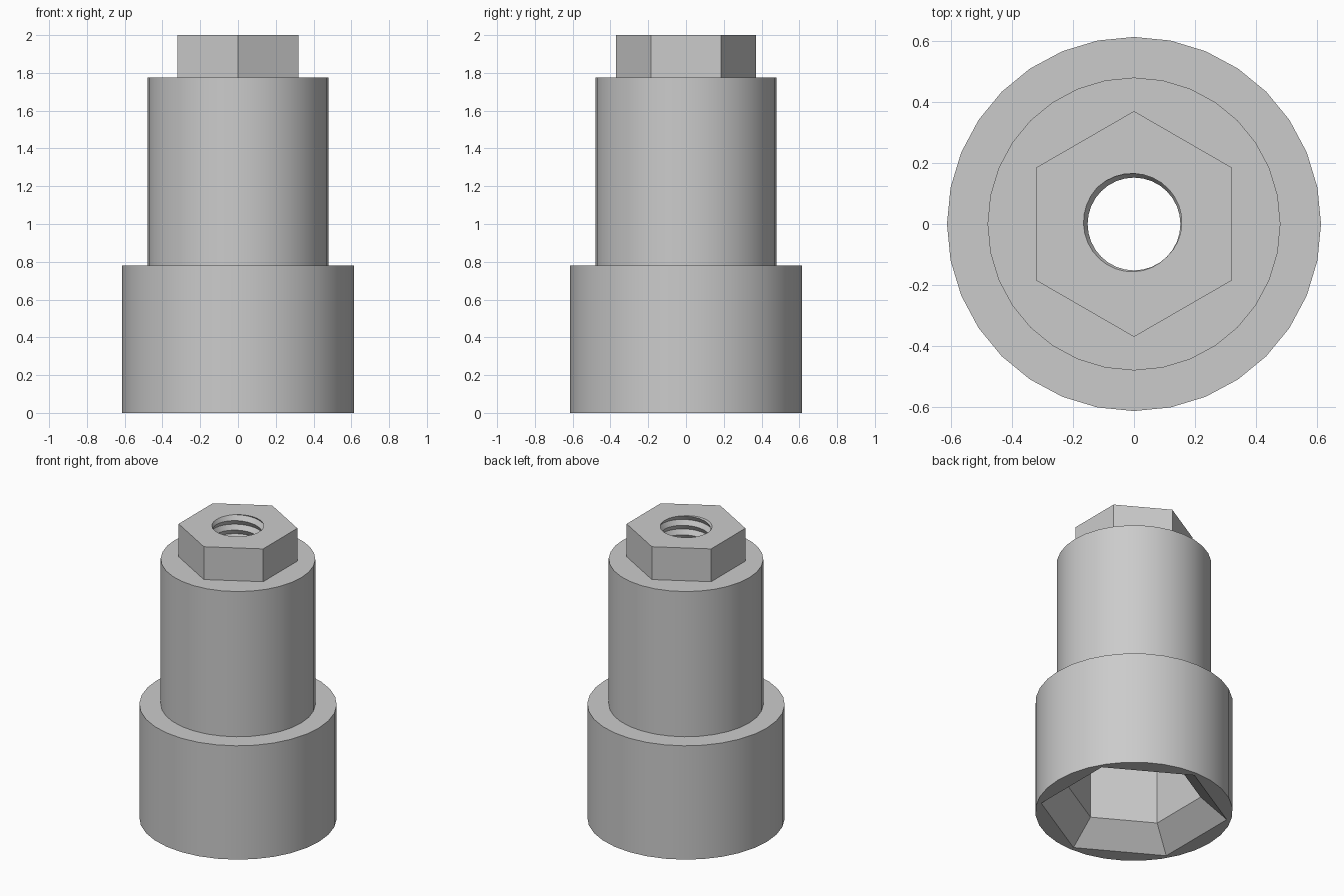
import bpy
import bmesh
import math

cube = bpy.data.objects.get("Cube")
if cube:
    bpy.data.objects.remove(cube, do_unlink=True)

# Main sizes
SIDES = 32
COLLAR_R, COLLAR_TOP = 0.613, 0.78
SHAFT_R, SHAFT_TOP = 0.48, 1.775
HEAD_R, TOP = 0.37, 2.0
MOUTH_R, POCKET_R, FLARE_TOP, POCKET_TOP = 0.585, 0.42, 0.145, 0.72
CREST_R, ROOT_R, PITCH = 0.152, 0.17, 0.065

bm = bmesh.new()


def ring(sides, radius, z):
    """Closed loop of points; a corner always lies on the y axis."""
    angles = [math.pi / 2 + math.tau * i / sides for i in range(sides)]
    return [bm.verts.new((radius * math.cos(a), radius * math.sin(a), z)) for a in angles]


def wall(sides, lower, upper):
    """Side wall between two (radius, height) loops."""
    a, b = ring(sides, *lower), ring(sides, *upper)
    for i in range(sides):
        j = (i + 1) % sides
        bm.faces.new((a[i], a[j], b[j], b[i]))


# Outer walls: collar, shaft and hexagonal head
wall(SIDES, (COLLAR_R, 0), (COLLAR_R, COLLAR_TOP))
wall(SIDES, (SHAFT_R, COLLAR_TOP), (SHAFT_R, SHAFT_TOP))
wall(6, (HEAD_R, SHAFT_TOP), (HEAD_R, TOP))

# Hexagonal pocket with a flared mouth
wall(6, (MOUTH_R, 0), (POCKET_R, FLARE_TOP))
wall(6, (POCKET_R, FLARE_TOP), (POCKET_R, POCKET_TOP))

# Helical thread through the bore, trimmed flat at both ends
start = TOP - 0.375 * PITCH
rows = range(-2 * math.ceil((TOP - POCKET_TOP) / PITCH) - 4, 5)
columns = []
for c in range(SIDES + 1):
    turn = c / SIDES
    column = []
    for k in rows:
        z = min(TOP, max(POCKET_TOP, start + (k / 2 + turn) * PITCH))
        phase = ((z - start) / PITCH - turn) % 1.0
        r = CREST_R + (ROOT_R - CREST_R) * abs(2 * phase - 1)
        a = math.tau * turn
        column.append(bm.verts.new((r * math.cos(a), r * math.sin(a), z)))
    columns.append(column)
for left, right in zip(columns, columns[1:]):
    for k in range(len(rows) - 1):
        bm.faces.new((left[k], right[k], right[k + 1], left[k + 1]))
bmesh.ops.remove_doubles(bm, verts=bm.verts[:], dist=0.0001)

# Flat shoulders, end faces and pocket floor
for z in (0, POCKET_TOP, COLLAR_TOP, SHAFT_TOP, TOP):
    rim = [e for e in bm.edges if e.is_boundary
           and all(abs(v.co.z - z) < 0.0005 for v in e.verts)]
    bmesh.ops.triangle_fill(bm, edges=rim, use_beauty=True, normal=(0, 0, 1))
bmesh.ops.recalc_face_normals(bm, faces=bm.faces[:])

mesh = bpy.data.meshes.new("socket_adapter")
bm.to_mesh(mesh)
bm.free()
adapter = bpy.data.objects.new("socket_adapter", mesh)
bpy.context.collection.objects.link(adapter)

# Plain grey metal
grey = bpy.data.materials.new("plain_grey")
grey.use_nodes = True
colour = (0.6, 0.6, 0.6, 1)
grey.diffuse_color = colour
grey.node_tree.nodes["Principled BSDF"].inputs["Base Color"].default_value = colour
mesh.materials.append(grey)

bpy.ops.object.select_all(action="DESELECT")
adapter.select_set(True)
bpy.context.view_layer.objects.active = adapter
bpy.ops.object.shade_smooth_by_angle(angle=math.radians(25))
